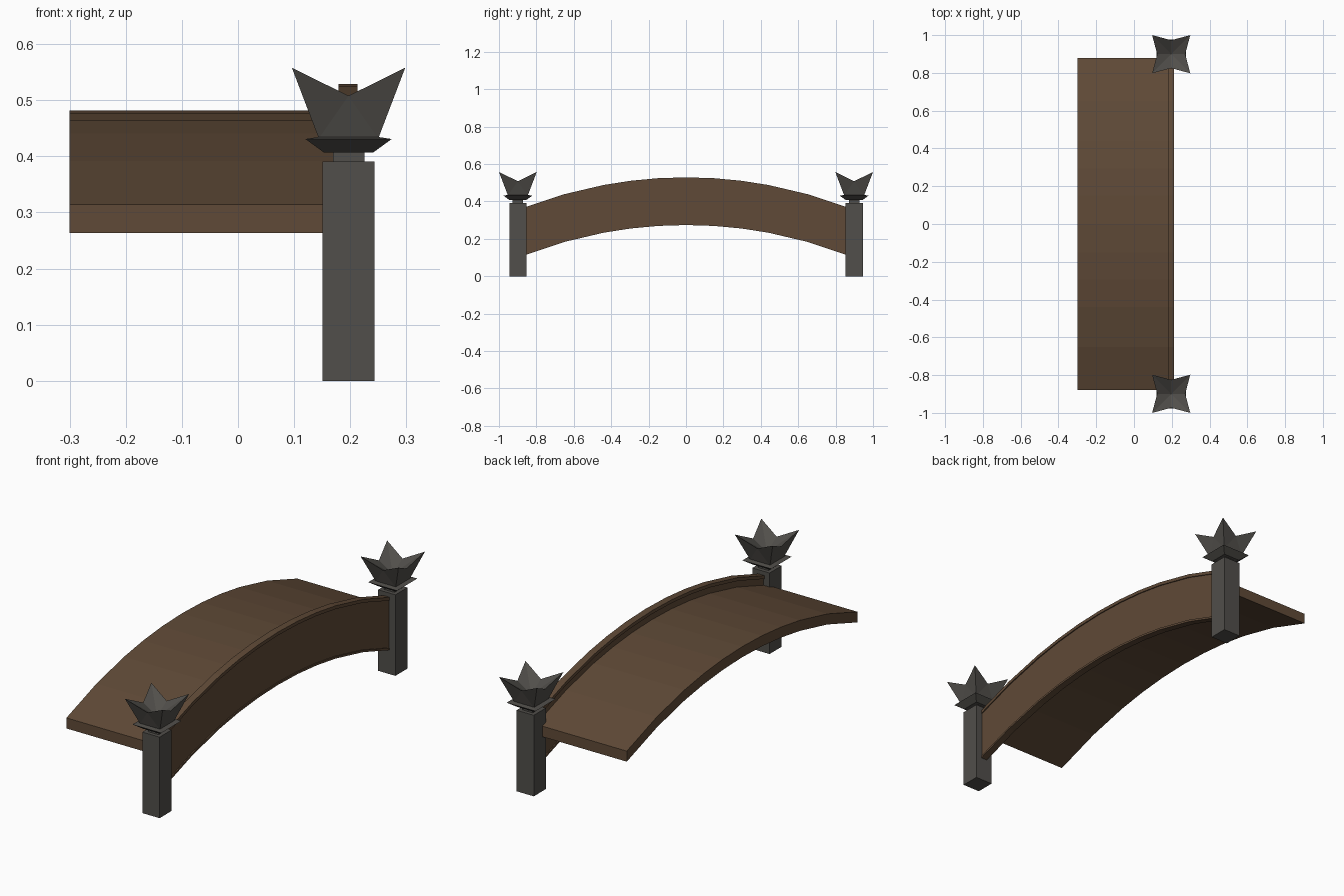
import bpy, bmesh, math

if "Cube" in bpy.data.objects:
    bpy.data.objects.remove(bpy.data.objects["Cube"])


def material(name, rgb):
    m = bpy.data.materials.new(name)
    m.diffuse_color = (*rgb, 1)
    m.use_nodes = True
    m.node_tree.nodes["Principled BSDF"].inputs["Base Color"].default_value = m.diffuse_color
    return m


WOOD = material("brown wood", (0.115, 0.068, 0.038))
STONE = material("dark grey stone", (0.082, 0.077, 0.069))


def make(name, verts, faces, *mats):
    me = bpy.data.meshes.new(name)
    me.from_pydata(verts, [], faces)
    bm = bmesh.new()
    bm.from_mesh(me)
    bmesh.ops.recalc_face_normals(bm, faces=bm.faces)
    bm.to_mesh(me)
    bm.free()
    for m in mats:
        me.materials.append(m)
    ob = bpy.data.objects.new(name, me)
    bpy.context.collection.objects.link(ob)
    return ob


def drop(y, r=2.39):
    return r - math.sqrt(r * r - y * y)


def arch(name, profile, end, *mats):
    """Sweep an (x, z) profile along the bridge arc."""
    half = [0.15, 0.295, 0.44, 0.65, end]
    ys = [-y for y in reversed(half)] + [0] + half
    n = len(profile)
    verts = [(x, y, z - drop(y)) for y in ys for x, z in profile]
    faces = [(i * n + k, i * n + (k + 1) % n, (i + 1) * n + (k + 1) % n, (i + 1) * n + k)
             for i in range(len(ys) - 1) for k in range(n)]
    faces += [tuple(range(n)), tuple(range(len(verts) - n, len(verts)))]
    return make(name, verts, faces, *mats)


# Curved walkway
arch("deck", [(-0.3, 0.431), (0.19, 0.431), (0.19, 0.482), (-0.3, 0.482)], 0.88, WOOD)

# Side beam with slightly projecting top and bottom lips
I, O, i, o = 0.179, 0.213, 0.184, 0.208
arch("side_beam", [(I, 0.274), (O, 0.274), (O, 0.284), (o, 0.284), (o, 0.513), (O, 0.513),
                   (O, 0.529), (I, 0.529), (I, 0.513), (i, 0.513), (i, 0.284), (I, 0.284)],
     0.86, WOOD)


def stack(name, cx, cy, rings):
    """Closed square column from (half width, z) rings."""
    verts = [(cx + sx * h, cy + sy * h, z) for h, z in rings
             for sx, sy in ((-1, -1), (1, -1), (1, 1), (-1, 1))]
    faces = [(4 * r + k, 4 * r + (k + 1) % 4, 4 * r + 4 + (k + 1) % 4, 4 * r + 4 + k)
             for r in range(len(rings) - 1) for k in range(4)]
    faces += [(0, 1, 2, 3), tuple(range(len(verts) - 4, len(verts)))]
    return make(name, verts, faces, STONE)


def flower(name, cx, cy):
    """Four pointed petals rising from a square base, hollow inside."""
    dirs = ((-1, -1), (0, -1), (1, -1), (1, 0), (1, 1), (0, 1), (-1, 1), (-1, 0))
    verts = []
    for k, (sx, sy) in enumerate(dirs):
        h, z = (0.101, 0.558) if k % 2 == 0 else (0.074, 0.508)
        verts.append((cx + sx * h, cy + sy * h, z))
    verts += [(cx + sx * 0.053, cy + sy * 0.053, 0.432) for sx, sy in dirs[::2]]
    verts.append((cx, cy, 0.462))
    faces = [(8, 9, 10, 11)]
    for k in range(4):
        a, m, b = 2 * k, 2 * k + 1, (2 * k + 2) % 8
        p, q = 8 + k, 8 + (k + 1) % 4
        faces += [(p, q, m), (p, m, a), (q, b, m), (a, m, 12), (m, b, 12)]
    return make(name, verts, faces, STONE)


# End posts with neck, flared collar and flower finial
for label, y in (("front", -0.899), ("back", 0.899)):
    stack(label + "_post", 0.197, y, [(0.046, 0), (0.046, 0.391)])
    stack(label + "_neck", 0.197, y, [(0.028, 0.385), (0.028, 0.412)])
    stack(label + "_collar", 0.197, y, [(0.044, 0.407), (0.077, 0.431), (0.05, 0.435)])
    flower(label + "_flower_finial", 0.197, y)
